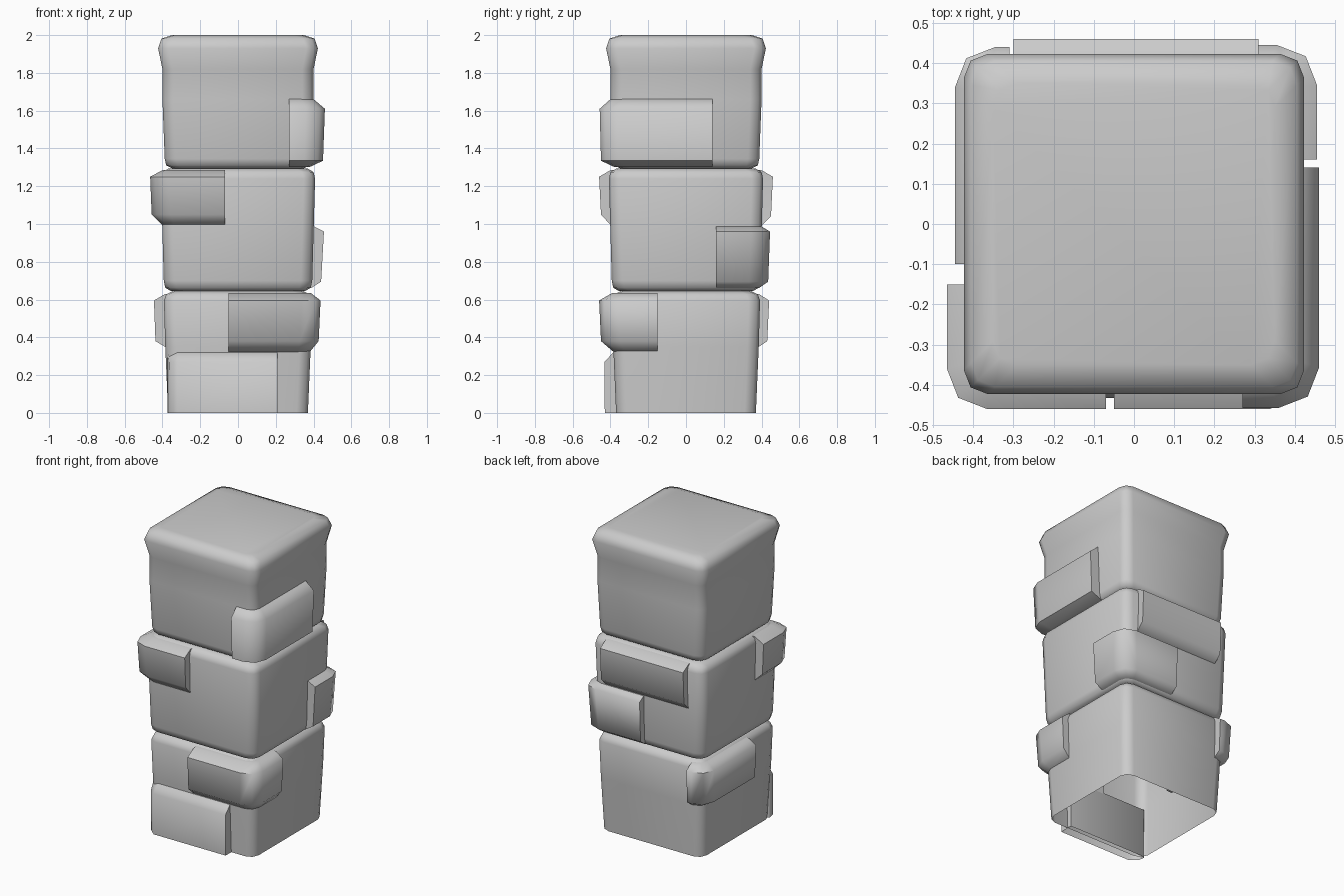
import bpy, bmesh
from math import radians

cube = bpy.data.objects.get("Cube")
if cube:
    bpy.data.objects.remove(cube, do_unlink=True)

stone = bpy.data.materials.new("stone grey")
GREY = (0.6, 0.6, 0.6, 1)
stone.diffuse_color = GREY
stone.use_nodes = True
stone.node_tree.nodes["Principled BSDF"].inputs["Base Color"].default_value = GREY


def loft(name, rings, cap_bottom=True):
    """Skin a stack of matching (outline, z) rings."""
    bm = bmesh.new()
    loops = [[bm.verts.new((x, y, z)) for x, y in outline] for outline, z in rings]
    for low, high in zip(loops, loops[1:]):
        for i in range(len(low)):
            j = (i + 1) % len(low)
            bm.faces.new((low[i], low[j], high[j], high[i]))
    bm.faces.new(loops[-1])
    if cap_bottom:
        bm.faces.new(loops[0][::-1])
    bmesh.ops.recalc_face_normals(bm, faces=bm.faces)
    mesh = bpy.data.meshes.new(name)
    bm.to_mesh(mesh)
    bm.free()
    mesh.materials.append(stone)
    obj = bpy.data.objects.new(name, mesh)
    bpy.context.collection.objects.link(obj)
    bpy.ops.object.select_all(action='DESELECT')
    obj.select_set(True)
    bpy.context.view_layer.objects.active = obj
    bpy.ops.object.shade_smooth_by_angle(angle=radians(62))


def corner(ox, oy, c):
    """Rounded corner of two segments in the positive quadrant."""
    return [(ox - c, oy), (ox - 0.28 * c, oy - 0.28 * c), (ox, oy - c)]


def square(r, c=0.06):
    pts = []
    for sx, sy in ((1, 1), (1, -1), (-1, -1), (-1, 1)):
        arc = [(x * sx, y * sy) for x, y in corner(r, r, c)]
        pts += arc if sx * sy > 0 else arc[::-1]
    return pts


def block(name, profile, cap_bottom=True):
    loft(name, [(square(r), z) for r, z in profile], cap_bottom)


INNER = 0.34


def corner_brick(name, sx, sy, x_end, y_end, profile):
    """Raised brick wrapped round one corner; profile holds x reach, y reach, z."""
    rings = []
    for ox, oy, z in profile:
        c = 0.1 if max(ox, oy) > 0.42 else 0.06
        if x_end > ox - c:
            c = ox - x_end - 0.005
        pts = [(x_end, oy)] + corner(ox, oy, c) + [
            (ox, y_end), (INNER, y_end), (INNER, INNER), (x_end, INNER)]
        rings.append(([(x * sx, y * sy) for x, y in pts], z))
    loft(name, rings)


# Three stacked blocks with softened rims; the lowest is open underneath
block("lower_block", [(0.37, 0), (0.385, 0.35), (0.392, 0.595), (0.38, 0.628),
                      (0.345, 0.645)], cap_bottom=False)
block("middle_block", [(0.355, 0.645), (0.385, 0.662), (0.393, 0.7), (0.408, 1.24),
                       (0.4, 1.275), (0.365, 1.295)])
block("upper_block", [(0.35, 1.295), (0.38, 1.31), (0.388, 1.345), (0.4, 1.66),
                      (0.4, 1.82), (0.423, 1.93), (0.405, 1.982), (0.35, 2)])

# Raised corner bricks
corner_brick("lower_front_brick", 1, -1, -0.05, 0.15,
             [(0.378, 0.38, 0.32), (0.427, 0.45, 0.38), (0.437, 0.46, 0.595),
              (0.385, 0.39, 0.635)])
corner_brick("lower_back_brick", -1, 1, 0.31, -0.1,
             [(0.378, 0.378, 0.345), (0.437, 0.43, 0.38), (0.445, 0.44, 0.595),
              (0.385, 0.385, 0.63)])
corner_brick("middle_front_brick", -1, -1, 0.07, 0.15,
             [(0.395, 0.395, 0.99), (0.457, 0.45, 1.05), (0.465, 0.46, 1.25),
              (0.4, 0.4, 1.285)])
corner_brick("middle_back_brick", 1, 1, 0.03, 0.16,
             [(0.385, 0.385, 0.66), (0.44, 0.435, 0.695), (0.455, 0.445, 0.96),
              (0.395, 0.395, 0.99)])
corner_brick("upper_front_brick", 1, -1, 0.27, -0.14,
             [(0.38, 0.38, 1.302), (0.45, 0.45, 1.335), (0.46, 0.457, 1.61),
              (0.395, 0.395, 1.665)])

# Long flat brick across the back
loft("middle_back_long_brick",
     [([(-0.29, INNER), (-0.3, y), (0.31, y), (0.3, INNER)], z)
      for y, z in ((0.395, 0.985), (0.45, 1.04), (0.46, 1.25), (0.4, 1.285))])

# Low footing brick along the front
loft("footing_brick",
     [([(-0.36, -INNER), (-0.372, -0.35), (-0.365, -y + 0.04), (-0.32, -y),
        (0.21, -y), (0.21, -INNER)], z)
      for y, z in ((0.43, 0), (0.432, 0.27), (0.38, 0.325))], cap_bottom=False)
